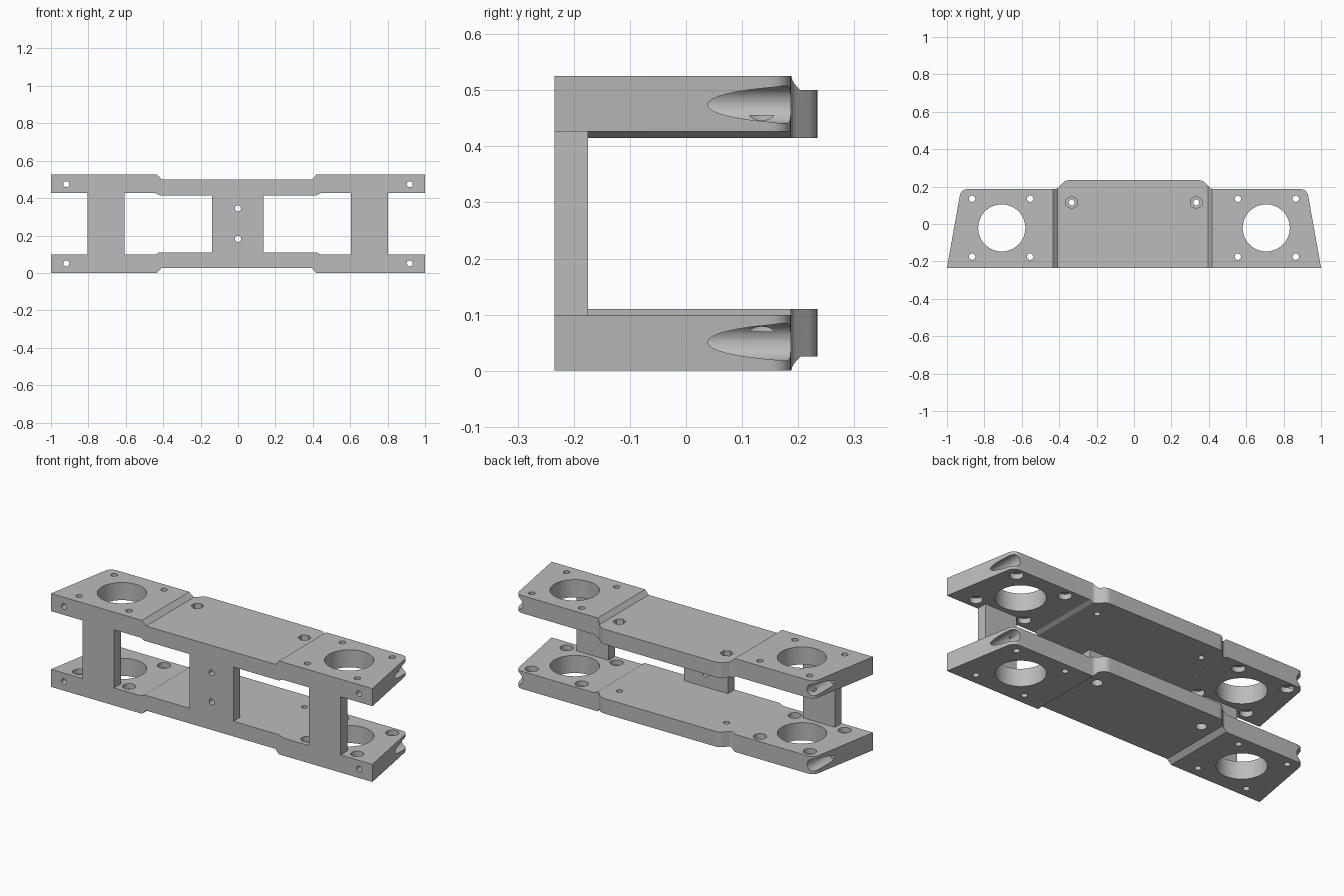
import bpy, bmesh, math
from mathutils import Vector, Matrix

cube = bpy.data.objects.get("Cube")
if cube:
    bpy.data.objects.remove(cube)

H = 0.525                      # overall height
FRONT, BACK = -0.234, 0.187    # depth limits of the end blocks

grey = bpy.data.materials.new("light_grey")
grey.use_nodes = True
grey.diffuse_color = (0.5, 0.5, 0.5, 1)
grey.node_tree.nodes["Principled BSDF"].inputs["Base Color"].default_value = (0.5, 0.5, 0.5, 1)


def make(name, bm):
    bmesh.ops.recalc_face_normals(bm, faces=bm.faces)
    mesh = bpy.data.meshes.new(name)
    bm.to_mesh(mesh)
    bm.free()
    mesh.materials.append(grey)
    ob = bpy.data.objects.new(name, mesh)
    bpy.context.collection.objects.link(ob)
    return ob


def prism(name, points, sweep):
    bm = bmesh.new()
    face = bm.faces.new([bm.verts.new(p) for p in points])
    new = bmesh.ops.extrude_face_region(bm, geom=[face])["geom"]
    bmesh.ops.translate(bm, vec=sweep, verts=[v for v in new if isinstance(v, bmesh.types.BMVert)])
    return make(name, bm)


def rod(start, end, radius, sides=32):
    """Solid cylinder or hexagon between two points, used as a drill."""
    a, b = Vector(start), Vector(end)
    turn = (b - a).to_track_quat('Z', 'Y').to_matrix().to_4x4()
    bm = bmesh.new()
    bmesh.ops.create_cone(bm, cap_ends=True, segments=sides, radius1=radius, radius2=radius,
                          depth=(b - a).length, matrix=Matrix.Translation((a + b) / 2) @ turn)
    ob = make("drill", bm)
    ob.hide_render = True
    return ob


def rounded(corners, steps=8):
    """Outline whose corners (x, y, cut length) are replaced by curves."""
    out = []
    for i, (x, y, cut) in enumerate(corners):
        p = Vector((x, y))
        if not cut:
            out.append(p)
            continue
        before = Vector(corners[i - 1][:2])
        after = Vector(corners[(i + 1) % len(corners)][:2])
        a = p + (before - p).normalized() * cut
        b = p + (after - p).normalized() * cut
        for k in range(steps + 1):
            t = k / steps
            out.append(a * (1 - t) ** 2 + p * 2 * t * (1 - t) + b * t * t)
    return out


def carve(ob, tools, shape=None):
    """Keep what lies inside shape, drill the holes, then drop the helpers."""
    helpers = ([shape] if shape else []) + tools
    for tool in helpers:
        mod = ob.modifiers.new("cut", 'BOOLEAN')
        mod.operation = 'INTERSECT' if tool is shape else 'DIFFERENCE'
        mod.solver = 'EXACT'
        mod.object = tool
    bpy.context.view_layer.update()
    result = bpy.data.meshes.new_from_object(ob.evaluated_get(bpy.context.evaluated_depsgraph_get()))
    ob.modifiers.clear()
    ob.data = result
    for tool in helpers:
        bpy.data.objects.remove(tool)


def plate(name, upper):
    def z(height):
        return height if upper else H - height

    # Stepped front profile, swept through the depth
    profile = [(-1.1, .525), (-.434, .525), (-.408, .5), (.396, .5), (.418, .525), (1.1, .525),
               (1.1, .426), (.44, .426), (.42, .415), (-.42, .415), (-.44, .426), (-1.1, .426)]
    ob = prism(name, [(x, -.4, z(h)) for x, h in profile], (0, .8, 0))

    # Plan outline with tapered ends and a wider middle
    half = [(1, FRONT, 0), (.925, BACK, .04), (.412, BACK, .012), (.367, .234, .02)]
    plan = half + [(-x, y, c) for x, y, c in reversed(half)]
    outline = prism("outline", [(p.x, p.y, -.2) for p in rounded(plan)], (0, 0, 1))

    drills = []
    for s in (-1, 1):
        # Large bearing bore
        drills.append(rod((s * .707, -.021, z(.3)), (s * .707, -.021, z(.6)), .126, 64))
        # Bolt holes with counterbores on the inner face
        for x in (.555, .865):
            for y in (-.175, .135):
                drills.append(rod((s * x, y, z(.3)), (s * x, y, z(.6)), .017))
                drills.append(rod((s * x, y, z(.3)), (s * x, y, z(.455)), .034))
        # Middle bolt holes: hexagonal pockets above, round ones below
        drills.append(rod((s * .333, .115, z(.3)), (s * .333, .115, z(.6)), .016))
        drills.append(rod((s * .333, .115, z(.465)), (s * .333, .115, z(.6)),
                          .034 if upper else .028, 6 if upper else 32))
        # Long end bolt holes opening into a wide bore at the back
        drills.append(rod((s * .918, -.3, z(.474)), (s * .918, .1, z(.474)), .016))
        drills.append(rod((s * .918, 0, z(.474)), (s * .918, .3, z(.474)), .0335, 40))
    carve(ob, drills, outline)
    return ob


def post(name, x0, x1, low):
    base = [(x0, FRONT, low), (x1, FRONT, low), (x1, -.175, low), (x0, -.175, low)]
    return prism(name, base, (0, 0, H - 2 * low))


parts = [plate("upper_plate", True), plate("lower_plate", False),
         post("right_post", -.805, -.607, .099), post("left_post", .605, .803, .099)]

# Centre post with two bolt holes
centre = post("centre_post", -.138, .136, .11)
carve(centre, [rod((0, -.4, h), (0, 0, h), .016) for h in (.182, .345)])
parts.append(centre)

# Smooth the bores and rounded corners, keep the edges crisp
bpy.ops.object.select_all(action='DESELECT')
for ob in parts:
    ob.select_set(True)
bpy.context.view_layer.objects.active = parts[0]
bpy.ops.object.shade_smooth_by_angle(angle=math.radians(25))
